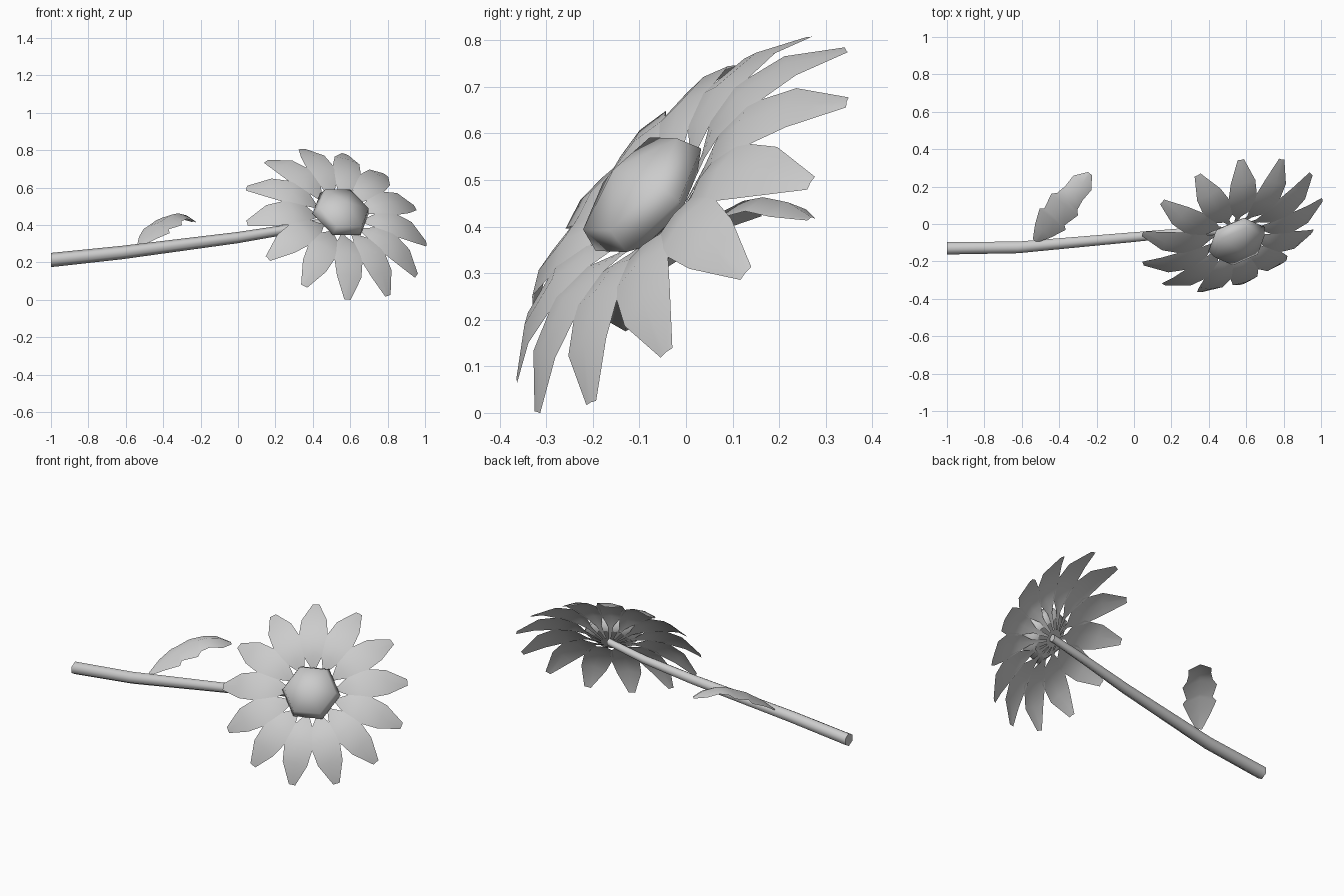
import bpy, math
from mathutils import Vector

if "Cube" in bpy.data.objects:
    bpy.data.objects.remove(bpy.data.objects["Cube"])

mat = bpy.data.materials.new("pale grey")
mat.diffuse_color = (0.6, 0.6, 0.6, 1)
mat.use_nodes = True
mat.node_tree.nodes["Principled BSDF"].inputs["Base Color"].default_value = mat.diffuse_color


def make(name, verts, faces, flat=()):
    me = bpy.data.meshes.new(name)
    me.from_pydata([tuple(v) for v in verts], [], faces)
    me.materials.append(mat)
    for i, p in enumerate(me.polygons):
        p.use_smooth = i not in flat
    ob = bpy.data.objects.new(name, me)
    bpy.context.collection.objects.link(ob)
    return ob


def strip_faces(rows, start=0):
    """Quads for a strip that is three vertices wide."""
    return [(start + 3 * r + c, start + 3 * r + c + 1, start + 3 * r + c + 4, start + 3 * r + c + 3)
            for r in range(rows - 1) for c in range(2)]


def ring_faces(rings, n):
    return [(r * n + k, r * n + (k + 1) % n, (r + 1) * n + (k + 1) % n, (r + 1) * n + k)
            for r in range(rings - 1) for k in range(n)]


# flower head frame: centre of the petal tips, facing direction, first petal
centre = Vector((0.52, -0.005, 0.404))
axis = Vector((0.325, -0.715, 0.615)).normalized()
first = Vector((-0.2, 0.28, 0.41))
first = (first - axis * first.dot(axis)).normalized()
side = axis.cross(first)


def head(r, a, h, s=0.0):
    u = first * math.cos(a) + side * math.sin(a)
    w = side * math.cos(a) - first * math.sin(a)
    return centre + u * r + w * s + axis * h


# petals: radius, height, half width, edge droop
profile = [(0.05, 0.04, 0.006, 0), (0.14, 0.075, 0.016, 0.002), (0.20, 0.102, 0.052, 0.006),
           (0.29, 0.112, 0.083, 0.013), (0.41, 0.078, 0.070, 0.011), (0.515, 0.0, 0.018, 0.002)]
verts, faces = [], []
for i in range(13):
    a = i * math.tau / 13 - 0.02
    faces += strip_faces(len(profile), len(verts))
    for r, h, w, d in profile:
        verts += [head(r, a, h - d, -w), head(r, a, h, 0), head(r, a, h - d, w)]
make("petals", verts, [f[::-1] for f in faces])

# six-sided seed dome
shift = Vector((-0.005, -0.004, -0.008))
rings = [(0.115, 0.065), (0.163, 0.10), (0.145, 0.155)]
verts = [head(r, k * math.tau / 6 + 0.38, h) + shift for r, h in rings for k in range(6)]
verts.append(head(0, 0, 0.205) + shift)
faces = ring_faces(3, 6) + [(12 + k, 12 + (k + 1) % 6, 18) for k in range(6)]
faces.append((5, 4, 3, 2, 1, 0))
make("seed_dome", verts, faces, {len(faces) - 1})

# six-sided tapering stem
path = [((-1, -0.13, 0.213), 0.038), ((-0.62, -0.125, 0.253), 0.036), ((0, -0.07, 0.333), 0.030),
        ((0.3, -0.042, 0.382), 0.026), ((0.54, -0.035, 0.43), 0.022)]
verts = []
for p, r in path:
    for k in range(6):
        a = k * math.tau / 6
        verts.append(Vector(p) + Vector((0, math.sin(a) * r, math.cos(a) * r)))
n = len(verts)
faces = [f[::-1] for f in ring_faces(len(path), 6)]
faces += [tuple(range(6)), tuple(range(n - 1, n - 7, -1))]
make("stem", verts, faces, {len(faces) - 1, len(faces) - 2})

# toothed arching leaf: length, half width, height
leaf = [(0, 0.014, 0.29), (0.07, 0.056, 0.352), (0.15, 0.09, 0.402), (0.165, 0.070, 0.412),
        (0.25, 0.092, 0.445), (0.275, 0.070, 0.455), (0.33, 0.060, 0.463), (0.40, 0.062, 0.452), (0.465, 0.014, 0.42)]
base = Vector((-0.53, -0.09, 0))
along, across = Vector((0.634, 0.773, 0)), Vector((0.773, -0.634, 0))
verts = []
for t, w, z in leaf:
    for s, droop in ((-1, 0.25), (0, 0), (1, 0.5)):
        verts.append(base + along * t + across * (s * w) + Vector((0, 0, z - w * droop)))
make("leaf", verts, [f[::-1] for f in strip_faces(len(leaf))])
